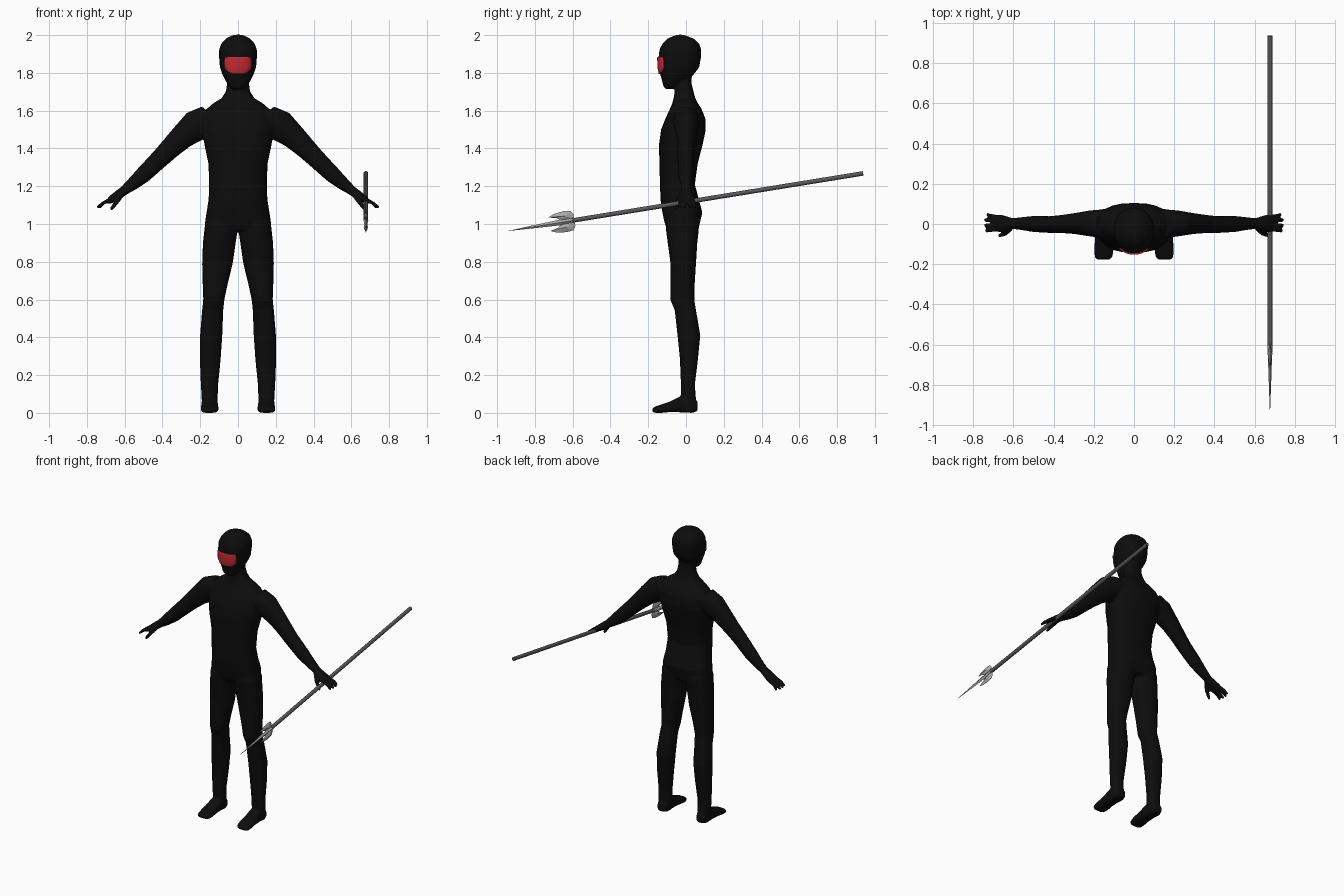
import bpy, bmesh, math
from mathutils import Vector


def material(name, rgb):
    m = bpy.data.materials.new(name)
    m.diffuse_color = (*rgb, 1)
    return m


BLACK = material("black suit", (0.004, 0.004, 0.004))
RED = material("red visor", (0.56, 0.025, 0.035))
DARK = material("dark grey shaft", (0.1, 0.1, 0.1))
STEEL = material("light steel", (0.4, 0.4, 0.4))


def make_object(name, bm, mat):
    bmesh.ops.recalc_face_normals(bm, faces=bm.faces)
    me = bpy.data.meshes.new(name)
    bm.to_mesh(me)
    bm.free()
    me.materials.append(mat)
    ob = bpy.data.objects.new(name, me)
    bpy.context.collection.objects.link(ob)
    return ob


def spow(v, p):
    return math.copysign(abs(v) ** p, v)


def loft(bm, rings, p=1.0, n=24, mirror=False):
    """Skin rings of (centre, u half axis, v half axis), capped at both ends."""
    for s in ((1, -1) if mirror else (1,)):
        loops = []
        for c, u, v in rings:
            loop = []
            for i in range(n):
                a = 2 * math.pi * i / n
                q = Vector(c) + Vector(u) * spow(math.cos(a), p) + Vector(v) * spow(math.sin(a), p)
                loop.append(bm.verts.new((q.x * s, q.y, q.z)))
            loops.append(loop)
        faces = [bm.faces.new(loops[0]), bm.faces.new(loops[-1])]
        for a, b in zip(loops, loops[1:]):
            faces += [bm.faces.new((a[i], a[(i + 1) % n], b[(i + 1) % n], b[i])) for i in range(n)]
        bmesh.ops.recalc_face_normals(bm, faces=faces)


def upright(rows):
    """Rows of (z, centre x, half width, front y, back y)."""
    return [((cx, (f + b) / 2, z), (rx, 0, 0), (0, (b - f) / 2, 0)) for z, cx, rx, f, b in rows]


def finger(bm, pts, r0, r1):
    pts = [Vector(p) for p in pts]
    d = (pts[-1] - pts[0]).normalized()
    u = d.cross(Vector((0, 1, 0))).normalized()
    v = d.cross(u)
    rings = []
    for i, q in enumerate(pts):
        r = r0 + (r1 - r0) * i / (len(pts) - 1)
        rings.append((q, u * r, v * r))
    rings.append((pts[-1] + d * r1 * 0.7, u * r1 * 0.5, v * r1 * 0.5))
    loft(bm, rings, n=10, mirror=True)


body = bmesh.new()

# torso and neck
loft(body, upright([
    (0.965, 0, 0.165, -0.095, 0.065), (1.0, 0, 0.176, -0.112, 0.072), (1.06, 0, 0.167, -0.125, 0.087),
    (1.13, 0, 0.156, -0.135, 0.068), (1.21, 0, 0.153, -0.138, 0.047), (1.32, 0, 0.157, -0.141, 0.062),
    (1.42, 0, 0.178, -0.143, 0.088), (1.50, 0, 0.19, -0.132, 0.105), (1.56, 0, 0.185, -0.108, 0.102),
    (1.61, 0, 0.165, -0.085, 0.082), (1.64, 0, 0.13, -0.072, 0.062), (1.665, 0, 0.088, -0.066, 0.05),
    (1.70, 0, 0.065, -0.06, 0.04), (1.74, 0, 0.058, -0.055, 0.03), (1.80, 0, 0.055, -0.05, 0.03)]), p=0.82)

# head
HEAD = [
    (1.715, 0, 0.035, -0.108, -0.055), (1.73, 0, 0.05, -0.12, -0.045), (1.77, 0, 0.072, -0.13, 0.02),
    (1.80, 0, 0.086, -0.139, 0.048), (1.83, 0, 0.096, -0.145, 0.07), (1.88, 0, 0.1, -0.146, 0.079),
    (1.925, 0, 0.1, -0.14, 0.08), (1.955, 0, 0.088, -0.124, 0.07), (1.98, 0, 0.066, -0.1, 0.042),
    (1.994, 0, 0.042, -0.07, 0.01), (2.002, 0, 0.018, -0.045, -0.015)]
HEAD_P = 0.92
loft(body, upright(HEAD), p=HEAD_P, n=32)

# legs
loft(body, upright([
    (1.01, 0.089, 0.085, -0.108, 0.07), (0.96, 0.091, 0.088, -0.105, 0.067), (0.90, 0.099, 0.087, -0.097, 0.06),
    (0.79, 0.109, 0.081, -0.082, 0.053), (0.68, 0.121, 0.066, -0.083, 0.046), (0.60, 0.128, 0.056, -0.084, 0.044),
    (0.545, 0.134, 0.056, -0.06, 0.053), (0.41, 0.142, 0.059, -0.045, 0.076), (0.28, 0.147, 0.055, -0.032, 0.063),
    (0.15, 0.151, 0.046, -0.027, 0.047), (0.07, 0.15, 0.042, -0.027, 0.053), (0.01, 0.15, 0.04, -0.025, 0.055)]),
    p=0.9, mirror=True)

# feet
loft(body, [((cx, y, (a + b) / 2), (rx, 0, 0), (0, 0, (b - a) / 2)) for y, cx, rx, a, b in (
    (0.06, 0.15, 0.03, 0.008, 0.06), (0.03, 0.15, 0.041, 0, 0.09), (-0.03, 0.15, 0.043, 0.003, 0.088),
    (-0.08, 0.15, 0.045, 0.005, 0.062), (-0.13, 0.15, 0.048, 0, 0.045), (-0.165, 0.152, 0.044, 0, 0.033),
    (-0.178, 0.153, 0.03, 0.006, 0.025))], p=0.65, mirror=True)

# arms and palms: rows of (x, z, half thickness, centre y, half depth)
loft(body, [((x, y, z), (0.66 * t, 0, 0.75 * t), (0, d, 0)) for x, z, t, y, d in (
    (0.13, 1.555, 0.09, 0.0, 0.075), (0.215, 1.525, 0.085, 0.003, 0.065), (0.295, 1.462, 0.066, 0.002, 0.052),
    (0.36, 1.4, 0.056, 0, 0.045), (0.415, 1.345, 0.05, -0.003, 0.042), (0.5, 1.262, 0.044, 0, 0.04),
    (0.56, 1.21, 0.034, 0.002, 0.032), (0.605, 1.175, 0.025, 0.002, 0.027), (0.63, 1.157, 0.025, 0, 0.037),
    (0.665, 1.133, 0.021, 0.003, 0.045), (0.69, 1.115, 0.014, 0.004, 0.042))], mirror=True)

# fingers and thumbs
for y0, y1, ext in ((0.034, 0.047, -0.012), (0.014, 0.021, 0), (-0.007, -0.007, 0), (-0.027, -0.034, -0.006)):
    finger(body, [(0.67, y0, 1.13), (0.712, (y0 + y1) / 2, 1.112), (0.742 + ext, y1, 1.09)], 0.0115, 0.009)
finger(body, [(0.615, -0.018, 1.16), (0.64, -0.046, 1.12), (0.67, -0.058, 1.08)], 0.016, 0.01)

# fuse the overlapping parts into one smooth skin
ob = make_object("body", body, BLACK)
rm = ob.modifiers.new("fuse", 'REMESH')
rm.mode = 'VOXEL'
rm.voxel_size = 0.006
rm.use_smooth_shade = True
sm = ob.modifiers.new("soften", 'SMOOTH')
sm.factor = 0.5
sm.iterations = 4
dc = ob.modifiers.new("lighten", 'DECIMATE')
dc.ratio = 0.3


# visor plate following the front of the head
def face_y(x, z):
    for a, b in zip(HEAD, HEAD[1:]):
        if a[0] <= z <= b[0]:
            t = (z - a[0]) / (b[0] - a[0])
            rx, f, k = (a[i] + (b[i] - a[i]) * t for i in (2, 3, 4))
            e = 2 / HEAD_P
            return (f + k) / 2 - (k - f) / 2 * (1 - abs(x / rx) ** e) ** (1 / e)


bm = bmesh.new()
COLS = 14
grid = []
for z, w in ((1.885, 0.062), (1.878, 0.069), (1.86, 0.071), (1.83, 0.07), (1.815, 0.062), (1.803, 0.045), (1.796, 0.022)):
    xs = [w * (2 * i / COLS - 1) for i in range(COLS + 1)]
    grid.append([bm.verts.new((x, face_y(x, z) - 0.002, z)) for x in xs])
for a, b in zip(grid, grid[1:]):
    for i in range(COLS):
        bm.faces.new((a[i], a[i + 1], b[i + 1], b[i]))
for f in bm.faces:
    f.smooth = True
visor = make_object("visor", bm, RED)
so = visor.modifiers.new("thickness", 'SOLIDIFY')
so.thickness = 0.009
so.offset = 0

# spear frame: s runs from the hand to the tip, h is across the shaft
SLOPE = math.atan(0.162)
ORIGIN = Vector((0.677, 0, 1.116))


def spear_point(s, h, x=0.0):
    return ORIGIN + Vector((x, -s * math.cos(SLOPE) + h * math.sin(SLOPE) * -1,
                            -s * math.sin(SLOPE) + h * math.cos(SLOPE)))


def spear_tube(name, rows, n, mat):
    bm = bmesh.new()
    up = spear_point(0, 1) - ORIGIN
    loft(bm, [(spear_point(s, 0), (rx, 0, 0), up * rh) for s, rx, rh in rows], n=n)
    return make_object(name, bm, mat)


shaft = spear_tube("spear_shaft", [(-0.95, 0.0125, 0.0125), (0.61, 0.0125, 0.0125)], 10, DARK)
for f in shaft.data.polygons:
    f.use_smooth = len(f.vertices) == 4
shaft.data.set_sharp_from_angle(angle=math.radians(40))
spear_tube("spear_tip", [(0.6, 0.013, 0.014), (0.68, 0.01, 0.015), (0.80, 0.006, 0.009), (0.953, 0.0005, 0.0005)], 4, STEEL)

# swept side blades, each a leaf outline with a raised ridge
LEAF = [(0.6, 0.008), (0.598, 0.03), (0.612, 0.052), (0.65, 0.056), (0.70, 0.05), (0.733, 0.036), (0.69, 0.026), (0.665, 0.008)]
for name, side in (("upper_blade", 1), ("lower_blade", -1)):
    bm = bmesh.new()
    rim = [bm.verts.new(spear_point(s, h * side)) for s, h in LEAF]
    for x in (-0.012, 0.012):
        ridge = bm.verts.new(spear_point(0.648, 0.03 * side, x))
        for i in range(len(rim)):
            bm.faces.new((rim[i], rim[(i + 1) % len(rim)], ridge))
    make_object(name, bm, STEEL)
